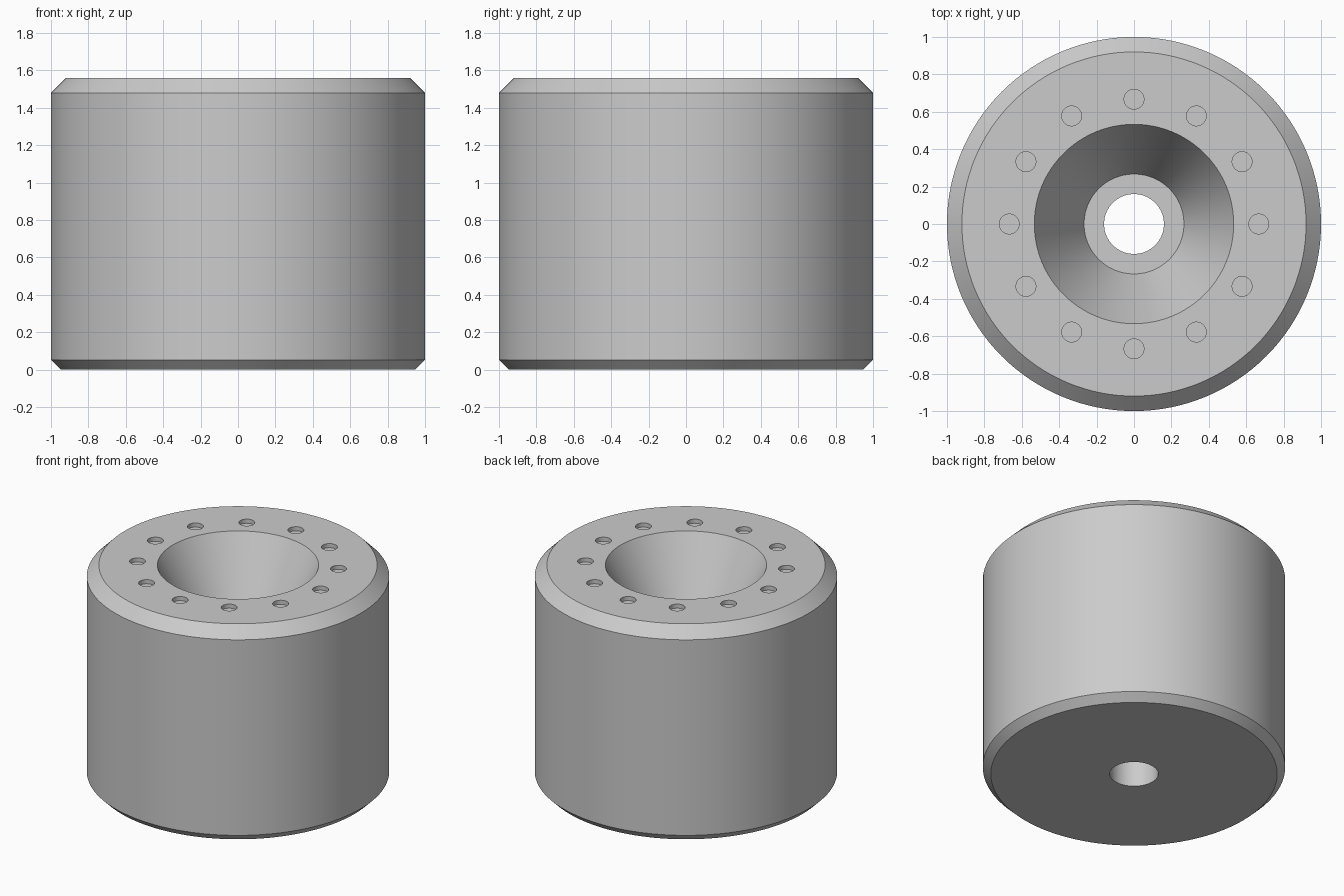
import bpy, bmesh, math
from mathutils import Matrix, Vector

cube = bpy.data.objects.get("Cube")
if cube:
    bpy.data.objects.remove(cube, do_unlink=True)

HEIGHT = 1.56
SEGMENTS = 128
HOLES = 12
HOLE_RADIUS = 0.053
HOLE_DEPTH = 0.03
RING_RADIUS = 0.667
FUNNEL_DEPTH = 0.53

grey = bpy.data.materials.new("plain_grey")
grey.use_nodes = True
grey.diffuse_color = (0.6, 0.6, 0.6, 1)
grey.node_tree.nodes["Principled BSDF"].inputs["Base Color"].default_value = grey.diffuse_color


def make_object(name, bm):
    bmesh.ops.recalc_face_normals(bm, faces=bm.faces)
    mesh = bpy.data.meshes.new(name)
    bm.to_mesh(mesh)
    bm.free()
    mesh.materials.append(grey)
    obj = bpy.data.objects.new(name, mesh)
    bpy.context.collection.objects.link(obj)
    return obj


def lathe(name, profile):
    """Turn a closed (radius, height) profile around the z axis."""
    bm = bmesh.new()
    rings = []
    for r, z in profile:
        rings.append([bm.verts.new((r * math.cos(a), r * math.sin(a), z))
                      for a in (math.tau * i / SEGMENTS for i in range(SEGMENTS))])
    for lower, upper in zip(rings, rings[1:] + rings[:1]):
        for i in range(SEGMENTS):
            j = (i + 1) % SEGMENTS
            bm.faces.new((lower[i], lower[j], upper[j], upper[i]))
    return make_object(name, bm)


# Chamfered body with a funnel, a ledge and a through bore
body = lathe("chamfered_body", [
    (0.16, 0), (0.947, 0), (1, 0.053), (1, HEIGHT - 0.08), (0.92, HEIGHT),
    (0.533, HEIGHT), (0.267, HEIGHT - FUNNEL_DEPTH), (0.16, HEIGHT - FUNNEL_DEPTH)])

# Ring of shallow round holes in the top face
bm = bmesh.new()
for i in range(HOLES):
    spot = Matrix.Rotation(math.tau * i / HOLES, 3, 'Z') @ Vector((RING_RADIUS, 0, HEIGHT))
    bmesh.ops.create_cone(bm, cap_ends=True, segments=32, radius1=HOLE_RADIUS,
                          radius2=HOLE_RADIUS, depth=2 * HOLE_DEPTH,
                          matrix=Matrix.Translation(spot))
cutter = make_object("hole_cutter", bm)
cutter.hide_render = True

cut = body.modifiers.new("holes", 'BOOLEAN')
cut.operation = 'DIFFERENCE'
cut.solver = 'EXACT'
cut.object = cutter

bpy.ops.object.select_all(action='DESELECT')
body.select_set(True)
bpy.context.view_layer.objects.active = body
bpy.ops.object.modifier_apply(modifier=cut.name)
bpy.data.objects.remove(cutter, do_unlink=True)
bpy.ops.object.shade_smooth_by_angle(angle=math.radians(25))
